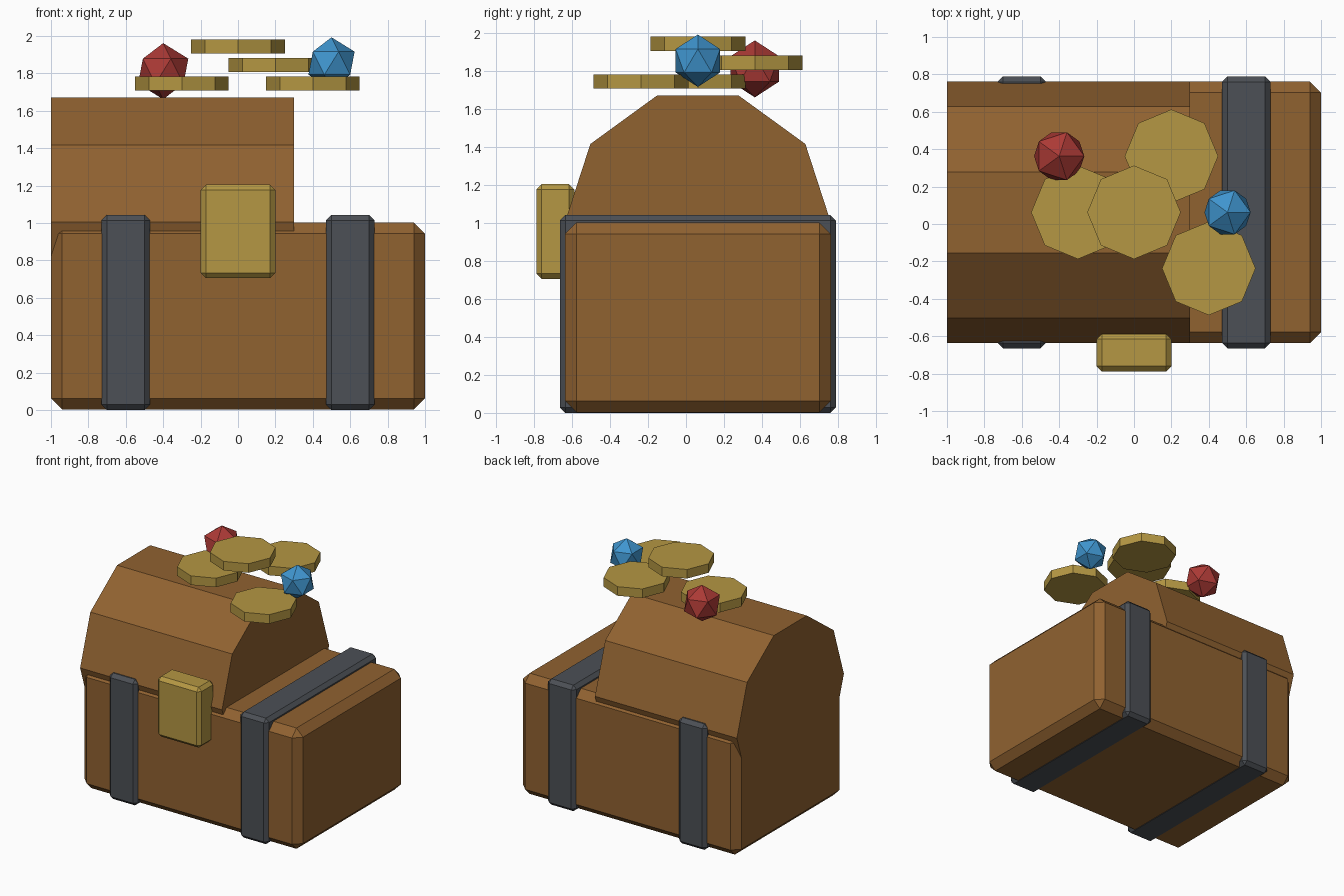
import bpy, bmesh, math
from mathutils import Matrix

if "Cube" in bpy.data.objects:
    bpy.data.objects.remove(bpy.data.objects["Cube"])

YC = 0.0625  # depth centre of the chest


def material(name, rgb):
    m = bpy.data.materials.new(name)
    m.diffuse_color = (*rgb, 1.0)
    m.use_nodes = True
    m.node_tree.nodes["Principled BSDF"].inputs["Base Color"].default_value = m.diffuse_color
    return m


wood = material("brown wood", (0.28, 0.122, 0.03))
iron = material("dark iron", (0.072, 0.08, 0.092))
gold = material("gold", (0.46, 0.31, 0.056))
ruby = material("red gem", (0.41, 0.042, 0.036))
sapphire = material("blue gem", (0.05, 0.3, 0.62))


def finish(name, bm, mat):
    mesh = bpy.data.meshes.new(name)
    bm.to_mesh(mesh)
    bm.free()
    mesh.materials.append(mat)
    ob = bpy.data.objects.new(name, mesh)
    bpy.context.collection.objects.link(ob)
    return ob


def chamfered_box(name, lo, hi, chamfer, mat):
    bm = bmesh.new()
    bmesh.ops.create_cube(bm, size=1)
    for v in bm.verts:
        v.co = [(a + b) / 2 + c * (b - a) for a, b, c in zip(lo, hi, v.co)]
    ob = finish(name, bm, mat)
    bev = ob.modifiers.new("chamfer", 'BEVEL')
    bev.width = chamfer
    bev.segments = 1
    return ob


def prism(name, sides, radius, depth, matrix, mat):
    bm = bmesh.new()
    bmesh.ops.create_cone(bm, cap_ends=True, segments=sides, radius1=radius,
                          radius2=radius, depth=depth, matrix=matrix)
    return finish(name, bm, mat)


def gem(name, pos, radius, mat):
    bm = bmesh.new()
    bmesh.ops.create_icosphere(bm, subdivisions=1, radius=radius,
                               matrix=Matrix.Translation(pos))
    return finish(name, bm, mat)


# Chest body
chamfered_box("chest_body", (-1, YC - 0.7, 0.003), (1, YC + 0.7, 1.003), 0.06, wood)

# Ten-sided barrel lid lying along x, with a vertex level with the rim
lid = prism("lid", 10, 0.7, 1.3, Matrix.Identity(4), wood)
corners = [(math.cos(math.radians(36 * i)) * 0.7, math.sin(math.radians(36 * i)) * 0.7)
           for i in range(10)]
bm = bmesh.new()
ends = [[bm.verts.new((x, YC + c, 1.005 + s)) for c, s in corners] for x in (-1, 0.3)]
for ring in ends:
    bm.faces.new(ring)
for i in range(10):
    j = (i + 1) % 10
    bm.faces.new((ends[0][i], ends[0][j], ends[1][j], ends[1][i]))
bmesh.ops.recalc_face_normals(bm, faces=bm.faces)
bm.to_mesh(lid.data)
bm.free()

# Iron straps around the body
for side, x in (("left", -0.6), ("right", 0.6)):
    chamfered_box(side + "_strap", (x - 0.13, YC - 0.727, 0),
                  (x + 0.13, YC + 0.727, 1.043), 0.029, iron)

# Lock plate on the front
chamfered_box("lock", (-0.2, -0.788, 0.705), (0.2, -0.588, 1.205), 0.028, gold)

# Floating coins
for i, pos in enumerate([(0, 0.0625, 1.945), (0.2, 0.3625, 1.845),
                         (-0.3, 0.0625, 1.745), (0.4, -0.2375, 1.745)]):
    prism(f"coin_{i + 1}", 8, 0.25, 0.075, Matrix.Translation(pos), gold)

# Gems
gem("red_gem", (-0.4, 0.3625, 1.812), 0.15, ruby)
gem("blue_gem", (0.5, 0.0625, 1.855), 0.138, sapphire)
